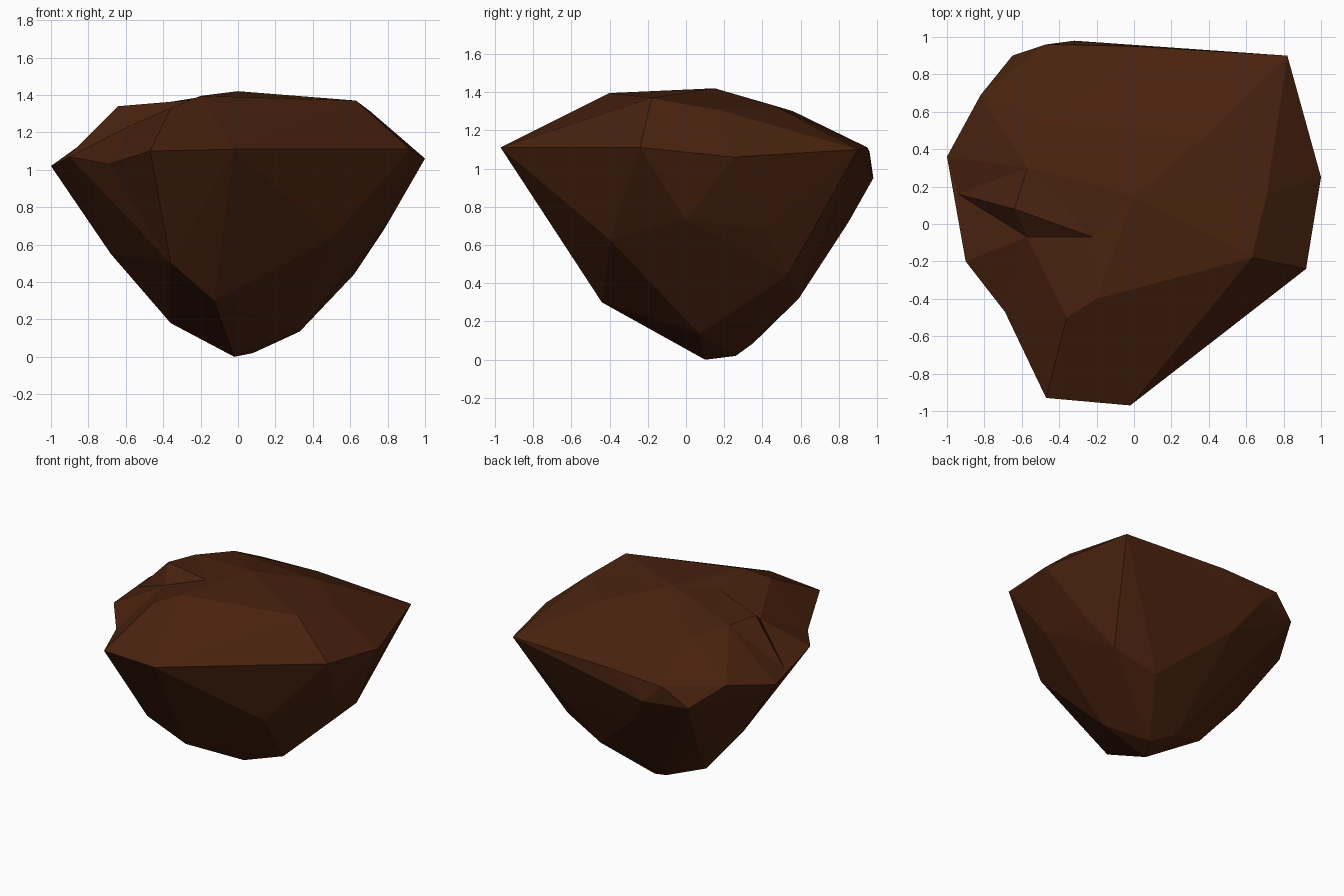
import bpy
import bmesh
from mathutils import Vector

# Remove the default cube only
cube = bpy.data.objects.get("Cube")
if cube:
    bpy.data.objects.remove(cube, do_unlink=True)

# Key corners: widest ledge, counter-clockwise from the front
ledge = [
    (-.47, -.93, 1.1), (-.02, -.97, 1.11), (.92, -.24, 1.11), (1, .25, 1.06),
    (.82, .9, 1.1), (0, .95, 1.11), (-.32, .98, .95), (-.65, .9, .95),
    (-.82, .69, 1.09), (-1, .36, 1.02), (-.94, .16, 1.04), (-.9, -.2, 1.07),
    (-.69, -.47, 1.03),
]

# Shallow crown, with a small step on the right side
crown = [
    (.63, -.18, 1.37), (.71, .16, 1.31), (.37, .46, 1.33), (0, .15, 1.42),
    (-.22, -.07, 1.375), (-.2, -.4, 1.395), (-.36, -.5, 1.33),
    (-.64, .08, 1.34), (-.57, -.07, 1.24), (-.57, .3, 1.33),
    (-.42, .56, 1.3), (-.47, .96, 1.09),
]

# Tapering underside
underside = [
    (-.13, -.44, .3), (.18, -.42, .46), (.5, -.4, .63), (.81, 0, .73),
    (.78, .41, .68), (.62, .53, .44), (.3, .59, .32), (.56, .75, .71),
    (-.17, .85, .72), (-.08, .35, .085), (.08, .26, .02), (-.02, .1, 0),
    (.33, .07, .135), (-.36, .27, .18), (-.68, .29, .55), (-.48, .55, .49),
    (-.48, .02, .42), (-.36, -.57, .5),
]


def ledge_midpoints(loop, longest):
    """Split long ledge edges so that the ledge stays crisp."""
    for start, end in zip(loop, loop[1:] + loop[:1]):
        a, b = Vector(start), Vector(end)
        if (a - b).length > longest:
            yield (a + b) / 2


corners = [Vector(p) for p in ledge + crown + underside]
corners += list(ledge_midpoints(ledge, .6))
centre = Vector((0, 0, .85))

# Join neighbouring corners on a sphere, then move them to their places
rock_mesh = bmesh.new()
home = {rock_mesh.verts.new((c - centre).normalized()): c for c in corners}
bmesh.ops.convex_hull(rock_mesh, input=rock_mesh.verts)
for vert, corner in home.items():
    vert.co = corner
bmesh.ops.recalc_face_normals(rock_mesh, faces=rock_mesh.faces)
rock_mesh.normal_update()


def facing(a, b, c):
    """Signed size of a corner triangle as seen from the centre."""
    a, b, c = (v.co - centre for v in (a, b, c))
    return a.dot(b.cross(c))


def keeps_crease(point):
    """The flat top and the stepped side keep their hollows."""
    return point.z > 1.36 or (point.x < -.35 and point.z > 1)


def turn_creases(mesh):
    """Turn the other inward creases into ridges."""
    changed = False
    for edge in list(mesh.edges):
        if not edge.is_valid or len(edge.link_loops) != 2:
            continue
        a, b = edge.verts
        if keeps_crease((a.co + b.co) / 2):
            continue
        if edge.calc_face_angle_signed() > -.01:
            continue
        c, d = (l.link_loop_next.link_loop_next.vert for l in edge.link_loops)
        first, second = facing(c, d, a), facing(d, c, b)
        if first * second <= 0 or min(abs(first), abs(second)) < .002:
            continue
        if bmesh.utils.edge_rotate(edge, True):
            mesh.normal_update()
            changed = True
    return changed


for attempt in range(12):
    if not turn_creases(rock_mesh):
        break
bmesh.ops.recalc_face_normals(rock_mesh, faces=rock_mesh.faces)

# Dark brown stone
brown = bpy.data.materials.new("dark brown stone")
colour = (.066, .016, .0045, 1)
brown.diffuse_color = colour
brown.use_nodes = True
shader = brown.node_tree.nodes["Principled BSDF"]
shader.inputs["Base Color"].default_value = colour
shader.inputs["Roughness"].default_value = .9

# Flat-faced rock
data = bpy.data.meshes.new("rock")
rock_mesh.to_mesh(data)
rock_mesh.free()
data.materials.append(brown)
rock = bpy.data.objects.new("rock", data)
bpy.context.collection.objects.link(rock)
